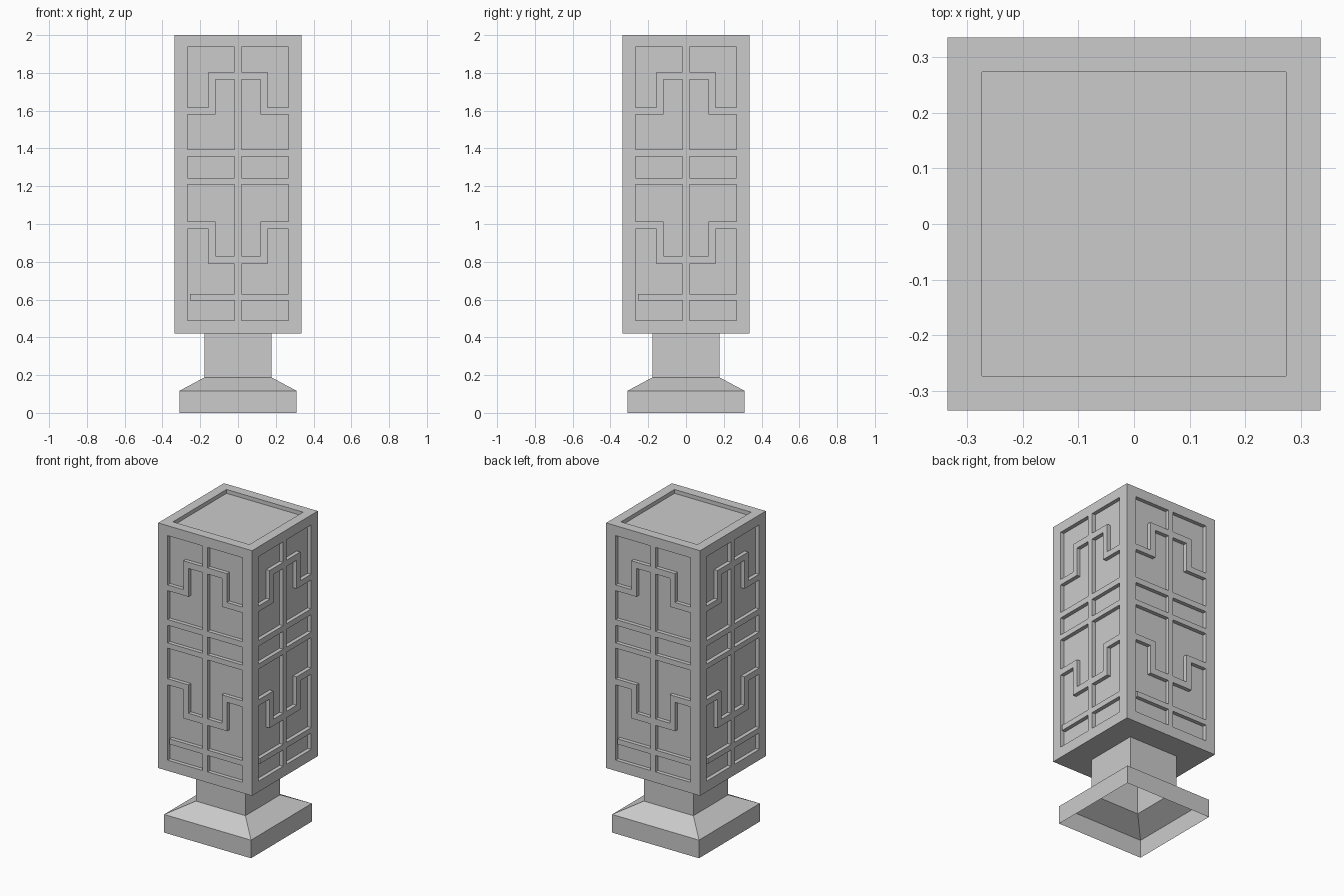
import bpy, bmesh, math
from mathutils import Matrix, Vector

cube = bpy.data.objects.get("Cube")
if cube:
    bpy.data.objects.remove(cube, do_unlink=True)

# One stone grey for everything
stone = bpy.data.materials.new("stone_grey")
stone.use_nodes = True
GREY = (0.6, 0.6, 0.6, 1)
stone.diffuse_color = GREY
stone.node_tree.nodes["Principled BSDF"].inputs["Base Color"].default_value = GREY

HALF, BOTTOM, TOP = 0.335, 0.419, 2.0
DEPTH = 0.025
BAR, INNER, OUTER, EDGE = 0.018, 0.119, 0.156, 0.267


def make_object(name, bm):
    mesh = bpy.data.meshes.new(name)
    bm.to_mesh(mesh)
    bm.free()
    mesh.materials.append(stone)
    obj = bpy.data.objects.new(name, mesh)
    bpy.context.collection.objects.link(obj)
    return obj


def add_box(bm, low, high):
    low, high = Vector(low), Vector(high)
    size = Matrix.Diagonal((*(high - low), 1))
    bmesh.ops.create_cube(bm, size=1, matrix=Matrix.Translation((low + high) / 2) @ size)


def add_prism(bm, outline, turn):
    """Extrude an x-z outline through the front face, then turn it to a side."""
    verts = [bm.verts.new(turn @ Vector((x, -HALF - 0.05, z))) for x, z in outline]
    face = bm.faces.new(verts)
    out = bmesh.ops.extrude_face_region(bm, geom=[face])
    moved = [v for v in out["geom"] if isinstance(v, bmesh.types.BMVert)]
    bmesh.ops.translate(bm, verts=moved, vec=turn @ Vector((0, 0.05 + DEPTH, 0)))


def rect(x0, x1, z0, z1):
    return [(x0, z0), (x1, z0), (x1, z1), (x0, z1)]


def stepped(flat, step, end, far):
    """L-shaped recess: flat is the full-width edge, the step narrows it at end."""
    return [(BAR, flat), (EDGE, flat), (EDGE, end), (step, end), (step, far), (BAR, far)]


# Recesses on one half of a lattice side
recesses = [
    stepped(1.936, OUTER, 1.618, 1.804),
    stepped(1.395, INNER, 1.581, 1.764),
    rect(BAR, EDGE, 1.244, 1.358),
    stepped(1.21, INNER, 1.013, 0.83),
    stepped(0.629, OUTER, 0.974, 0.788),
    rect(BAR, EDGE, 0.488, 0.594),
]

# Cutter for the lattice on all four sides and the sunken top
bm = bmesh.new()
for quarter in range(4):
    turn = Matrix.Rotation(quarter * math.pi / 2, 3, "Z")
    for outline in recesses:
        add_prism(bm, outline, turn)
        add_prism(bm, [(-x, z) for x, z in outline], turn)
    # Gap at the short end of the lowest bar
    add_prism(bm, rect(-EDGE, -0.255, 0.58, 0.64), turn)
add_box(bm, (-0.273, -0.273, TOP - DEPTH), (0.273, 0.273, TOP + 0.05))
bmesh.ops.recalc_face_normals(bm, faces=bm.faces)
cutter = make_object("recess_cutter", bm)
cutter.hide_render = True
cutter.hide_viewport = True

# Lantern body
bm = bmesh.new()
add_box(bm, (-HALF, -HALF, BOTTOM), (HALF, HALF, TOP))
body = make_object("lantern_body", bm)
cut = body.modifiers.new("recesses", "BOOLEAN")
cut.operation = "DIFFERENCE"
cut.solver = "EXACT"
cut.use_self = True
cut.object = cutter

# Hollow base and neck, open underneath
bm = bmesh.new()
rings = []
for half, z in [(0.31, 0), (0.31, 0.117), (0.177, 0.188), (0.177, BOTTOM)]:
    corners = [(-half, -half), (half, -half), (half, half), (-half, half)]
    rings.append([bm.verts.new((x, y, z)) for x, y in corners])
for low, high in zip(rings, rings[1:]):
    for i in range(4):
        j = (i + 1) % 4
        bm.faces.new((low[i], low[j], high[j], high[i]))
make_object("base_and_neck", bm)
